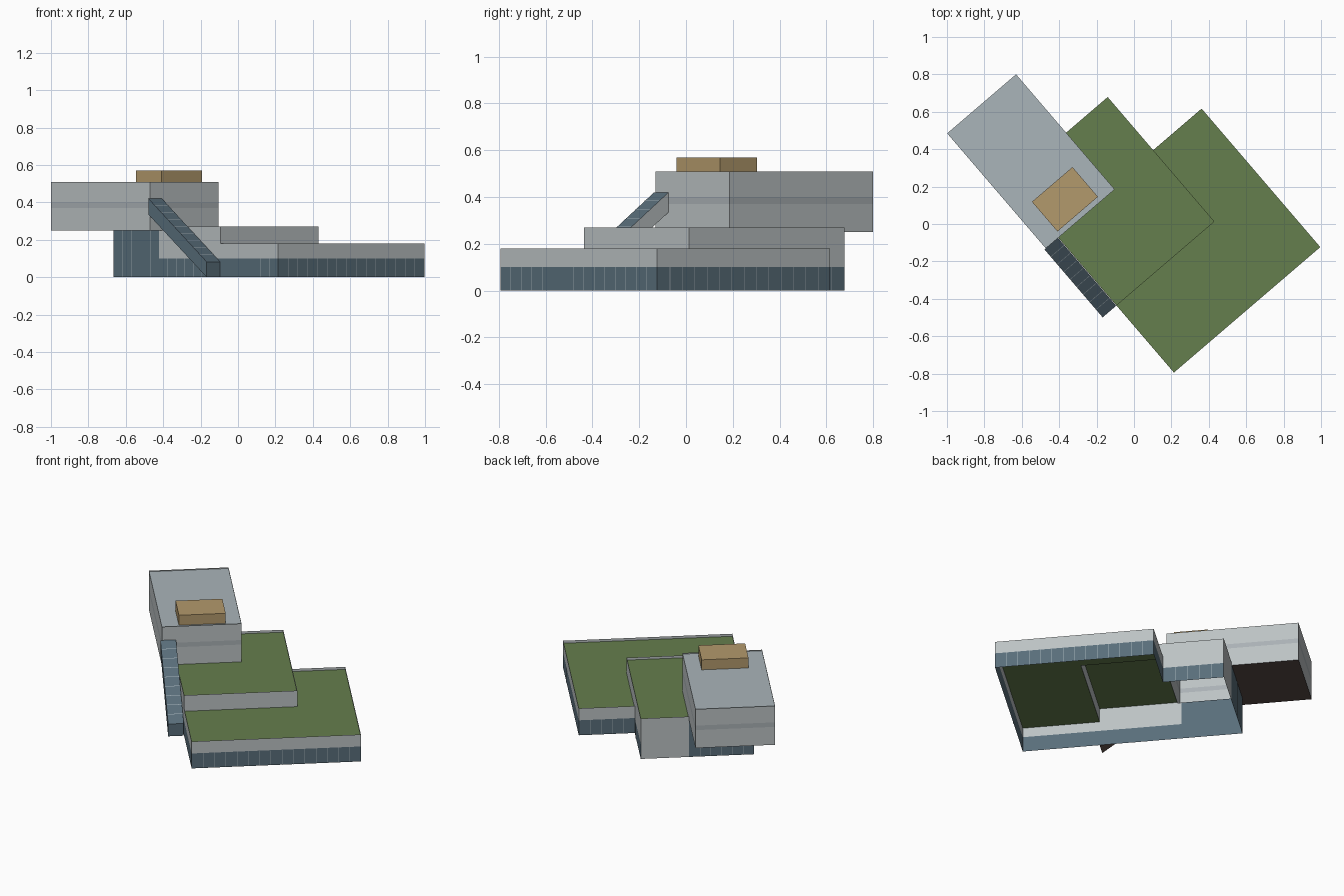
import bpy
from math import radians

if "Cube" in bpy.data.objects:
    bpy.data.objects.remove(bpy.data.objects["Cube"])

ANGLE = radians(40.6)          # whole building is turned in plan


def material(name, r, g, b):
    m = bpy.data.materials.new(name)
    m.diffuse_color = (r, g, b, 1)
    m.use_nodes = True
    m.node_tree.nodes["Principled BSDF"].inputs["Base Color"].default_value = m.diffuse_color
    return m


GLASS = material("glass", 0.10, 0.155, 0.195)
PANEL = material("panel", 0.50, 0.54, 0.55)
BAND = material("band", 0.40, 0.44, 0.46)
GRASS = material("grass", 0.13, 0.21, 0.075)
ROOF = material("roof", 0.40, 0.46, 0.49)
TAN = material("tan", 0.45, 0.32, 0.15)
BROWN = material("brown", 0.10, 0.07, 0.06)
LINE = material("mullion", 0.35, 0.42, 0.46)


def part(name, mat, quads):
    """One object out of a list of quads, in the turned plan frame."""
    verts = [p for q in quads for p in q]
    faces = [tuple(range(i, i + 4)) for i in range(0, len(verts), 4)]
    me = bpy.data.meshes.new(name)
    me.from_pydata(verts, [], faces)
    me.materials.append(mat)
    ob = bpy.data.objects.new(name, me)
    ob.rotation_euler.z = ANGLE
    bpy.context.collection.objects.link(ob)
    return ob


def wall(a, b, z0, z1):
    return [(*a, z0), (*b, z0), (*b, z1), (*a, z1)]


def deck(u0, u1, v0, v1, z, up=True):
    q = [(u0, v0, z), (u1, v0, z), (u1, v1, z), (u0, v1, z)]
    return q if up else q[::-1]


def mullions(a, b, z0, z1, step=0.066, w=0.003, out=0.0015):
    """Thin vertical strips just proud of a wall running a -> b."""
    dx, dy = b[0] - a[0], b[1] - a[1]
    length = (dx * dx + dy * dy) ** 0.5
    dx, dy = dx / length, dy / length
    n = int(length / step)
    strips = []
    for i in range(1, n):
        t = length * i / n
        p = [(a[0] + dx * s + dy * out, a[1] + dy * s - dx * out) for s in (t, t + w)]
        strips.append(wall(*p, z0, z1))
    return strips


# Plan lines
L, M, R = -0.355, 0.335, 0.676           # left side, middle block right, podium right
F, MF, PB, MB = -0.742, -0.270, 0.233, 0.607  # podium front, mid front, podium back, mid back
S0, S1, SF, SB = -0.443, 0.042, 0.208, 1.018  # upper slab
G, P, T, U, H = 0.10, 0.18, 0.27, 0.25, 0.51  # glass, podium, middle, slab base, slab top

# Podium: glass base, panel parapet, sunken green roof
podium = [((L, F), (R, F)), ((R, F), (R, PB)), ((R, PB), (M, PB)), ((M, PB), (M, MB)),
          ((L, PB), (L, F))]
part("podium_glass", GLASS, [wall(a, b, 0, G) for a, b in podium])
part("podium_panels", PANEL, [wall((L, F), (R, F), G, P), wall((R, F), (R, PB), G, P),
                              wall((R, PB), (M, PB), G, P), wall((L, MF), (L, F), G, P)])
part("podium_green_roof", GRASS, [deck(L, R, F, MF, 0.163), deck(M, R, MF, PB, 0.163)])

# Middle block
part("middle_panels", PANEL, [
    wall((L, MF), (M, MF), 0.163, T), wall((M, MF), (M, PB), 0.163, T),
    wall((M, PB), (M, MB), G, T), wall((M, MB), (S1, MB), 0, T),
    wall((L, SF), (L, MF), G, T), wall((L, PB), (L, SF), G, U)])
part("middle_glass", GLASS, [wall((L, MB), (L, PB), 0, U), wall((S1, MB), (L, MB), 0, U)])
part("middle_green_roof", GRASS, [deck(L, M, MF, SF, 0.254), deck(S1, M, SF, MB, 0.254)])

# Mullions on all glazed walls
lines = []
for a, b in podium:
    lines += mullions(a, b, 0, G)
lines += mullions((L, MB), (L, PB), 0, U) + mullions((S1, MB), (L, MB), 0, U)
part("mullions", LINE, lines)

# Upper slab: walls with a darker storey band, roof, overhang soffit
corners = [(S0, SF), (S1, SF), (S1, SB), (S0, SB)]
sides = [(corners[i], corners[(i + 1) % 4]) for i in range(4)]
part("slab_walls", PANEL, [wall(a, b, *z) for a, b in sides for z in ((U, 0.37), (0.40, H))])
part("slab_band", BAND, [wall(a, b, 0.37, 0.40) for a, b in sides])
part("slab_roof", ROOF, [deck(S0, S1, SF, SB, 0.503)])
part("slab_soffit", BROWN, [deck(S0, S1, MB, SB, U, False), deck(S0, L, SF, MB, U, False)])

# Roof hut
hut = [(-0.337, 0.236), (-0.052, 0.236), (-0.052, 0.445), (-0.337, 0.445)]
part("roof_hut", TAN, [wall(hut[i], hut[(i + 1) % 4], 0.503, 0.57) for i in range(4)]
     + [deck(-0.337, -0.052, 0.236, 0.445, 0.57)])

# Sloped stair tube along the left side
A, B = -0.452, -0.357
low, high = (MF, 0.0, 0.082), (SF, 0.335, 0.42)   # v, underside z, top z
(v0, b0, t0), (v1, b1, t1) = low, high
part("stair_glass", GLASS, [
    [(A, v0, t0), (B, v0, t0), (B, v1, t1), (A, v1, t1)],
    [(A, v1, b1), (A, v0, b0), (A, v0, t0), (A, v1, t1)],
    wall((A, v0), (B, v0), b0, t0)])
part("stair_inner_side", PANEL, [[(B, v0, b0), (B, v1, b1), (B, v1, t1), (B, v0, t0)]])
part("stair_soffit", BROWN, [[(A, v1, b1), (B, v1, b1), (B, v0, b0), (A, v0, b0)]])
ribs = []
for i in range(1, 9):
    f = i / 9
    v, z, e = v0 + (v1 - v0) * f, t0 + (t1 - t0) * f + 0.0015, 0.003
    ribs.append([(A, v, z), (B, v, z), (B, v + e, z + e * 0.7), (A, v + e, z + e * 0.7)])
part("stair_ribs", LINE, ribs)
